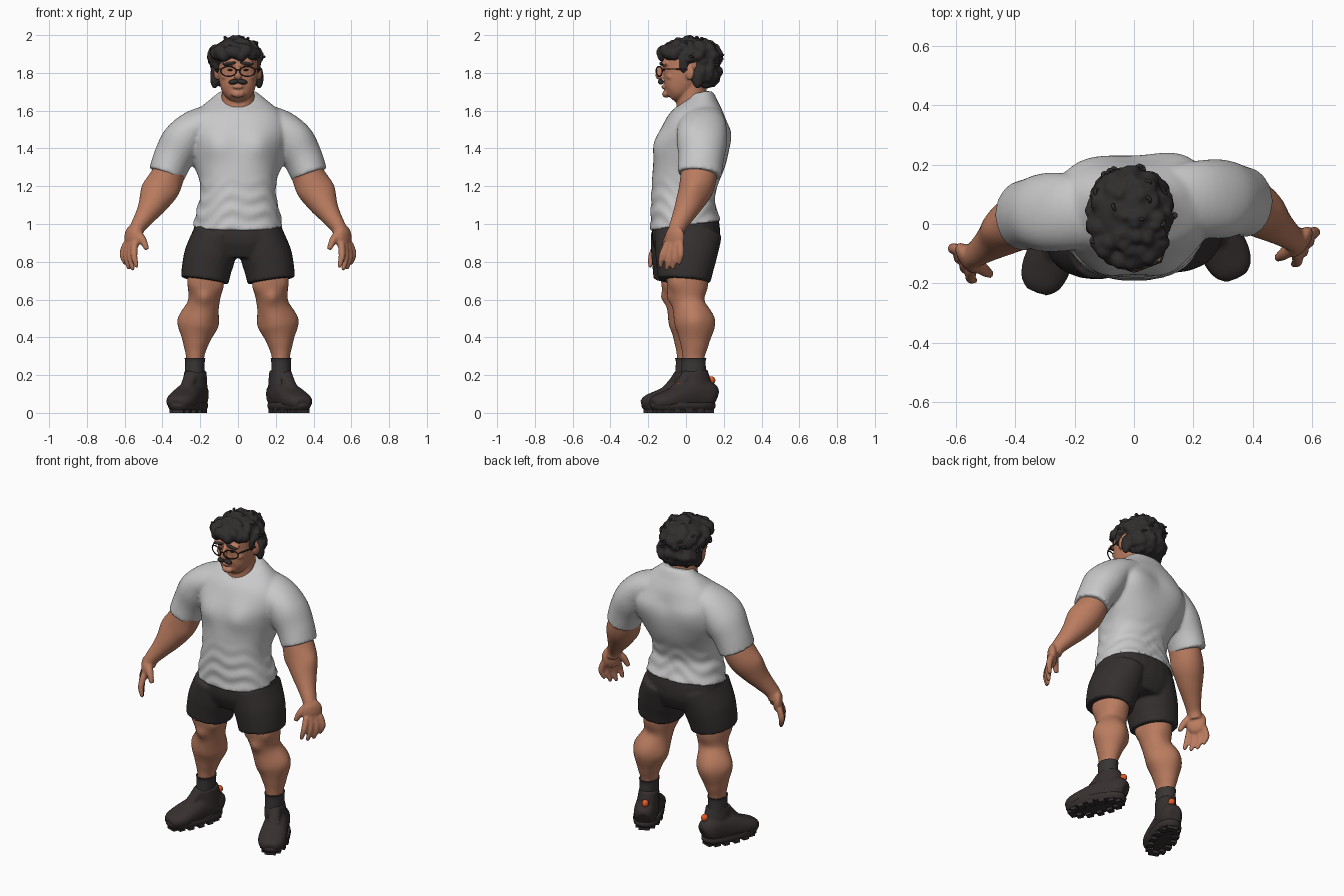
import bpy, bmesh, math, random
from mathutils import Vector, Matrix

random.seed(4)
if "Cube" in bpy.data.objects:
    bpy.data.objects.remove(bpy.data.objects["Cube"])


def material(name, *rgb):
    m = bpy.data.materials.new(name)
    m.use_nodes = True
    m.diffuse_color = (*rgb, 1)
    bsdf = m.node_tree.nodes["Principled BSDF"]
    bsdf.inputs["Base Color"].default_value = (*rgb, 1)
    bsdf.inputs["Roughness"].default_value = 0.8
    return m


SKIN = material("skin", 0.49, 0.2, 0.115)
SHIRT = material("light grey cotton", 0.58, 0.58, 0.59)
SHORTS = material("black cloth", 0.035, 0.029, 0.029)
HAIR = material("black hair", 0.03, 0.026, 0.026)
SHOE = material("dark shoe", 0.037, 0.03, 0.028)
SOCK = material("dark sock", 0.04, 0.035, 0.035)
ORANGE = material("orange tab", 0.8, 0.1, 0.02)
FRAME = material("dark brown frame", 0.045, 0.024, 0.015)

# One unit sphere, copied for every rounded mass
bm = bmesh.new()
bmesh.ops.create_icosphere(bm, subdivisions=3, radius=1)
bm.verts.index_update()
SPHERE = [v.co.copy() for v in bm.verts]
SPHERE_FACES = [[v.index for v in f.verts] for f in bm.faces]
bm.free()


def ball(bm, c, r, turn=0, tilt=0):
    m = (Matrix.Translation(c) @ Matrix.Rotation(math.radians(turn), 4, 'Z')
         @ Matrix.Rotation(math.radians(tilt), 4, 'Y') @ Matrix.Diagonal((*r, 1)))
    verts = [bm.verts.new(m @ co) for co in SPHERE]
    for f in SPHERE_FACES:
        bm.faces.new([verts[i] for i in f])


def loft(bm, rings, n=28, steps=5, power=2.0):
    """Smooth tube through rings of (x, y, z, half width, half depth)."""
    pts = [Vector(r) for r in rings]
    rows = []
    for i in range(len(pts) - 1):
        a, b, c, d = pts[max(i - 1, 0)], pts[i], pts[i + 1], pts[min(i + 2, len(pts) - 1)]
        for k in range(steps):
            t = k / steps
            rows.append(0.5 * (2 * b + (c - a) * t + (2 * a - 5 * b + 4 * c - d) * t ** 2
                               + (3 * b - a - 3 * c + d) * t ** 3))
    rows.append(pts[-1])
    loops = []
    for i, r in enumerate(rows):
        ahead, behind = rows[min(i + 1, len(rows) - 1)], rows[max(i - 1, 0)]
        t = Vector((ahead - behind)[:3]).normalized()
        u = Vector((1, 0, 0))
        u = (u - t * u.dot(t)).normalized()
        v = t.cross(u)
        loop = []
        for k in range(n):
            c, s = math.cos(math.tau * k / n), math.sin(math.tau * k / n)
            p = u * r[3] * math.copysign(abs(c) ** (2 / power), c)
            p += v * r[4] * math.copysign(abs(s) ** (2 / power), s)
            loop.append(bm.verts.new(Vector(r[:3]) + p))
        loops.append(loop)
    for p, q in zip(loops, loops[1:]):
        for k in range(n):
            bm.faces.new((p[k], p[(k + 1) % n], q[(k + 1) % n], q[k]))
    bm.faces.new(loops[0])
    bm.faces.new(loops[-1])
    return [v for loop in loops for v in loop]


def bulge(verts, c, push, r):
    """Swell a muscle softly out of a surface."""
    for v in verts:
        v.co += Vector(push) * math.exp(-(v.co - Vector(c)).length_squared / r ** 2)


def pose(verts, s, dy):
    """Mirror to the right side, which stands a little further forward."""
    if s < 0:
        for v in verts:
            v.co = Vector((-v.co.x, v.co.y + dy, v.co.z))


def finish(name, bm, mat, voxel=0, smooth=4):
    bmesh.ops.recalc_face_normals(bm, faces=bm.faces[:])
    me = bpy.data.meshes.new(name)
    bm.to_mesh(me)
    bm.free()
    me.materials.append(mat)
    me.shade_smooth()
    me.set_sharp_from_angle(angle=math.radians(50))
    ob = bpy.data.objects.new(name, me)
    bpy.context.collection.objects.link(ob)
    if voxel:
        rem = ob.modifiers.new("fuse", 'REMESH')
        rem.mode, rem.voxel_size, rem.use_smooth_shade = 'VOXEL', voxel, True
        sm = ob.modifiers.new("soften", 'SMOOTH')
        sm.factor, sm.iterations = 0.5, smooth


def tube(name, pts, r, mat, cyclic=False):
    cu = bpy.data.curves.new(name, 'CURVE')
    cu.dimensions, cu.bevel_depth, cu.bevel_resolution = '3D', r, 1
    cu.use_fill_caps = True
    sp = cu.splines.new('NURBS')
    sp.points.add(len(pts) - 1)
    for p, co in zip(sp.points, pts):
        p.co = (*co, 1)
    sp.order_u, sp.resolution_u = 3, 4
    sp.use_cyclic_u, sp.use_endpoint_u = cyclic, not cyclic
    cu.materials.append(mat)
    bpy.context.collection.objects.link(bpy.data.objects.new(name, cu))


# T-shirt: torso with chest, back and waist folds, then sleeves
bm = bmesh.new()
torso = loft(bm, [(0, -.003, .99, .238, .188), (0, -.015, 1.08, .217, .172), (0, -.015, 1.16, .2, .168),
                  (0, 0, 1.26, .207, .178), (0, .025, 1.36, .235, .19), (0, .045, 1.45, .265, .185),
                  (0, .06, 1.53, .262, .165), (0, .075, 1.6, .215, .125), (0, .08, 1.655, .135, .085),
                  (0, .075, 1.69, .095, .065)], n=60, steps=7, power=2.3)
for s in (1, -1):
    bulge(torso, (.11 * s, -.14, 1.42), (0, -.026, 0), .085)
    bulge(torso, (.16 * s, .2, 1.48), (.01 * s, .022 + .008 * s, 0), .11)
    bulge(torso, (.23 * s, .08, 1.36), (.025 * s, .01, 0), .1)
    bulge(torso, (.12 * s, .09, 1.65), (0, 0, .016), .07)
bulge(torso, (0, .22, 1.5), (0, -.008, 0), .05)
for v in torso:
    ang = math.atan2(v.co.y, v.co.x)
    fade = max(0, min(1, (1.28 - v.co.z) * 6)) * 0.0045
    wave = fade * math.sin(v.co.z * 75 + 4 * math.sin(ang * 2 + 1) + 2 * math.cos(ang * 5))
    v.co += Vector((math.cos(ang), math.sin(ang), 0)) * wave
for s in (1, -1):
    sleeve = loft(bm, [(.12, .08, 1.55, .085, .12), (.225, .085, 1.51, .095, .13), (.295, .085, 1.43, .112, .132),
                       (.345, .08, 1.345, .105, .12), (.378, .072, 1.262, .097, .118)])
    bulge(sleeve, (.33, .02, 1.5), (.006, -.01, .004), .08)
    pose(sleeve, s, -.045)
finish("t_shirt", bm, SHIRT, .009, 7)
ring = [(.098 * math.sin(a), .03 - .088 * math.cos(a), 1.653 - .046 * math.cos(a))
        for a in (math.tau * k / 16 for k in range(16))]
tube("shirt_collar", ring, .007, SHIRT, True)

# Shorts
bm = bmesh.new()
loft(bm, [(0, 0, 1.03, .222, .172), (0, 0, .97, .235, .18), (0, 0, .9, .235, .176), (0, 0, .82, .19, .14)], power=2.3)
for s in (1, -1):
    leg = loft(bm, [(.115, .005, .95, .12, .17), (.147, 0, .84, .135, .163), (.165, -.005, .77, .132, .152),
                    (.176, -.01, .7, .127, .14)], power=2.2)
    bulge(leg, (.11, .15, .93), (0, .015, 0), .09)
    pose(leg, s, -.022)
finish("shorts", bm, SHORTS, .009, 5)

for side, s in (("left", 1), ("right", -1)):
    # Arm with palm, four fingers and thumb
    bm = bmesh.new()
    arm = loft(bm, [(.33, .075, 1.38, .08, .09), (.362, .07, 1.28, .086, .096), (.4, .055, 1.195, .09, .092),
                    (.445, .02, 1.115, .076, .075), (.49, -.015, 1.045, .055, .057), (.53, -.045, .985, .041, .045),
                    (.55, -.055, .94, .04, .045)], n=36)
    bulge(arm, (.485, .03, 1.19), (.014, 0, .008), .06)
    bulge(arm, (.33, .02, 1.16), (-.006, -.008, 0), .05)
    ball(bm, (.56, -.06, .925), (.06, .029, .07), turn=55, tilt=8)
    for k, length in ((-1.5, .115), (-.5, .13), (.5, .125), (1.5, .1)):
        base = Vector((.57 + .015 * k, -.065 + .023 * k, .895))
        out = Vector((.01 + .005 * k, -.012 + .01 * k, -length * .55))
        tip = base + out + Vector((-.012, -.008, -length * .45))
        loft(bm, [(*base, .019, .019), (*(base + out), .018, .018), (*tip, .012, .012)], n=12)
        ball(bm, tip, (.012,) * 3)
    loft(bm, [(.54, -.07, .96, .025, .025), (.505, -.1, .915, .021, .021), (.482, -.115, .865, .013, .013)], n=12)
    pose(bm.verts, s, -.055)
    finish(side + "_arm", bm, SKIN, .007, 3)

    # Leg with thigh, kneecap and calf muscles
    bm = bmesh.new()
    leg = loft(bm, [(.165, 0, .8, .1, .11), (.173, .01, .68, .092, .108), (.182, .018, .58, .082, .09),
                    (.21, .045, .47, .095, .097), (.223, .045, .37, .068, .076), (.227, .04, .29, .047, .057),
                    (.227, .04, .18, .045, .055)], n=36, steps=7)
    for c, push, r in (((.31, .04, .5), (.018, 0, 0), .075), ((.12, .05, .47), (-.012, .005, 0), .06),
                       ((.22, .14, .49), (0, .014, 0), .07), ((.105, -.04, .67), (-.014, -.012, 0), .045),
                       ((.25, -.06, .69), (.012, -.01, 0), .05), ((.18, -.075, .61), (0, -.02, 0), .035),
                       ((.18, .1, .6), (0, -.01, 0), .05), ((.2, -.04, .48), (0, -.008, 0), .06)):
        bulge(leg, c, push, r)
    pose(leg, s, -.03)
    finish(side + "_leg", bm, SKIN)

    # Sock
    bm = bmesh.new()
    loft(bm, [(.229, .04, .15, .055, .07), (.229, .04, .22, .052, .066), (.228, .04, .27, .052, .064),
              (.228, .04, .29, .055, .068)])
    pose(bm.verts, s, -.03)
    finish(side + "_sock", bm, SOCK)

    # Shoe parts are made around the ankle, then turned outward
    def plant(bm):
        turn = Matrix.Translation((.242, .043, 0)) @ Matrix.Rotation(math.radians(25 if s > 0 else 20), 4, 'Z')
        bm.transform(turn)
        pose(bm.verts, s, -.04)

    bm = bmesh.new()
    loft(bm, [(0, .12, .078, .038, .045), (0, .085, .09, .062, .075), (0, 0, .095, .068, .08),
              (0, -.08, .082, .076, .068), (0, -.16, .066, .081, .052), (0, -.215, .056, .067, .04),
              (0, -.245, .05, .038, .024)], power=2.3)
    loft(bm, [(-.006, .02, .09, .066, .09), (-.01, .015, .16, .062, .083), (-.014, .008, .222, .057, .072)])
    loft(bm, [(0, -.13, .11, .03, .02), (-.004, -.07, .165, .036, .025), (-.01, -.04, .215, .036, .02)])
    plant(bm)
    finish(side + "_shoe", bm, SHOE, .008, 3)

    # Sole with tread blocks
    bm = bmesh.new()
    loft(bm, [(0, -.065, .016, .074, .172), (0, -.065, .035, .083, .184), (0, -.065, .055, .08, .18)], power=2.4)
    for k in range(14):
        a = math.tau * k / 14
        m = Matrix.Translation((.06 * math.cos(a), -.065 + .152 * math.sin(a), .016)) @ Matrix.Diagonal((.036, .036, .032, 1))
        bmesh.ops.create_cube(bm, size=1, matrix=m)
    plant(bm)
    finish(side + "_sole", bm, SHOE)

    # Orange pull tab on the heel and lace studs
    bm = bmesh.new()
    ball(bm, (-.008, .104, .172), (.02, .022, .022))
    for x in (-.02, .02):
        ball(bm, (x, -.1, .152), (.005, .005, .005))
    plant(bm)
    finish(side + "_heel_tab_and_studs", bm, ORANGE)

# Head and neck
bm = bmesh.new()
loft(bm, [(0, .04, 1.54, .095, .1), (0, .035, 1.62, .09, .087), (0, .03, 1.7, .086, .08), (0, .03, 1.78, .085, .08)])
loft(bm, [(0, -.085, 1.672, .045, .035), (0, -.06, 1.7, .08, .068), (0, -.03, 1.75, .098, .1),
          (0, 0, 1.82, .106, .132), (0, .02, 1.89, .106, .138), (0, .03, 1.95, .075, .1)], power=2.2)
loft(bm, [(0, -.125, 1.835, .013, .015), (0, -.14, 1.805, .015, .017), (0, -.145, 1.783, .021, .017),
          (0, -.13, 1.77, .016, .012)], n=14)
ball(bm, (0, -.105, 1.688), (.034, .022, .02))
ball(bm, (0, -.117, 1.726), (.028, .014, .012))
for s in (1, -1):
    ball(bm, (.045 * s, -.112, 1.85), (.042, .022, .014))
    ball(bm, (.06 * s, -.08, 1.78), (.03, .025, .018))
    ball(bm, (.112 * s, .02, 1.8), (.014, .026, .038), turn=-20 * s)
finish("head", bm, SKIN, .006, 4)

# Eyes, brows, moustache and glasses
for side, s in (("left", 1), ("right", -1)):
    for part, c, r, tilt, mat in (("eye", (.042 * s, -.12, 1.815), (.014, .008, .005), 0, FRAME),
                                  ("eyebrow", (.046 * s, -.129, 1.85), (.036, .012, .009), 8, HAIR),
                                  ("moustache", (.022 * s, -.133, 1.753), (.028, .016, .014), 10, HAIR)):
        bm = bmesh.new()
        ball(bm, c, r, tilt=tilt * s)
        finish(side + "_" + part, bm, mat)
    rim = [(s * (.05 + .042 * math.cos(a)), -.142 + .016 * math.cos(a), 1.808 + .027 * math.sin(a))
           for a in (math.tau * k / 12 for k in range(12))]
    tube(side + "_lens_rim", rim, .0038, FRAME, True)
    tube(side + "_temple_arm", [(.09 * s, -.126, 1.82), (.112 * s, -.07, 1.823), (.118 * s, .03, 1.815)], .0038, FRAME)
tube("glasses_bridge", [(-.011, -.157, 1.813), (0, -.161, 1.82), (.011, -.157, 1.813)], .0038, FRAME)

# Curly hair: cap, nape, fringe and scattered clumps fused together, with loose curls
bm = bmesh.new()
ball(bm, (-.014, .033, 1.89), (.13, .15, .095))
ball(bm, (-.008, .095, 1.8), (.115, .085, .085))
for k in range(9):
    a = math.radians(-56 + 14 * k)
    ball(bm, (-.014 + .125 * math.sin(a), .02 - .148 * math.cos(a), 1.905 + .014 * math.sin(k * 2.3)), (.032, .03, .034))
curls = []
for k in range(240):
    d = Vector([random.gauss(0, 1) for _ in range(3)]).normalized()
    low = k % 3 == 0
    c, r = ((-.01, .08, 1.8), (.12, .09, .07)) if low else ((-.016, .026, 1.885), (.128, .147, .09))
    p = Vector(c) + Vector([a * b for a, b in zip(d, r)])
    floor = 1.89 if p.y < -.05 else 1.85 if p.y < .045 else 1.735
    if p.z > floor:
        ball(bm, p, [random.uniform(.018, .03) for _ in range(3)], turn=random.uniform(0, 180))
        if p.z > 1.83 and k % 3 == 1:
            curls.append((p, d))
for s in (1, -1):
    ball(bm, (.106 * s - .003, -.012, 1.84), (.018, .026, .042))
    ball(bm, (.118 * s - .006, .062, 1.775), (.024, .03, .06))
finish("hair", bm, HAIR, .008, 4)
for k, (p, d) in enumerate(curls[:18]):
    across = d.cross(Vector((.2, .3, 1))).normalized() * random.choice((-.024, .024))
    path = [p, p + d * .026 + across * .3, p + d * .03 + across, p + d * .016 + across]
    tube("hair_curl_%d" % k, [(*q.xy, min(q.z, 1.99)) for q in path], .006, HAIR)
